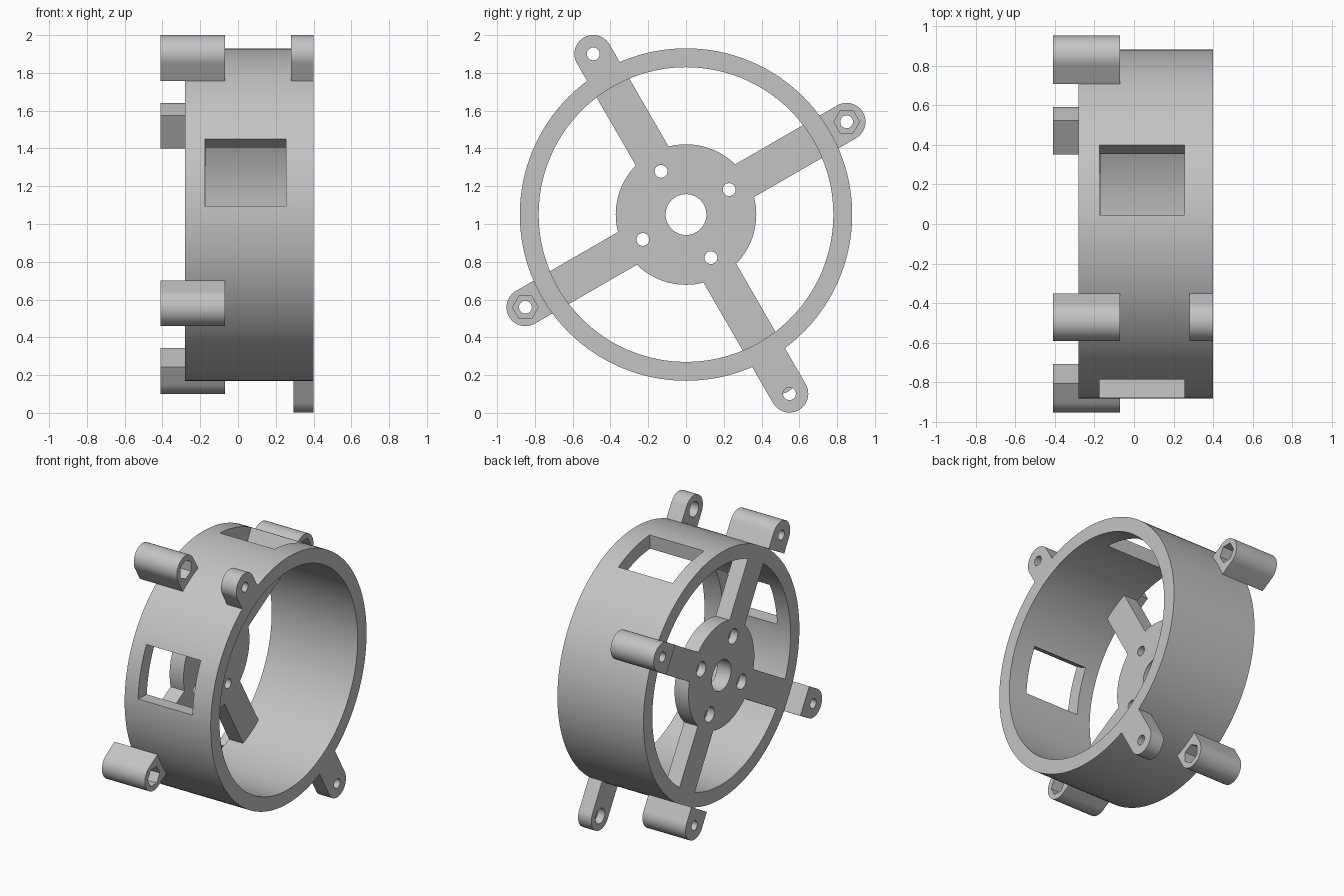
import bpy, bmesh
from math import radians, cos, sin, pi

if "Cube" in bpy.data.objects:
    bpy.data.objects.remove(bpy.data.objects["Cube"])

AXIS_Z = 1.05                     # height of the ring axis, which runs along x
RING_OUT, RING_IN = 0.88, 0.78
BACK, OPEN = -0.28, 0.40          # ring ends
HUB_FRONT = -0.17
HALF_W, LUG_R = 0.10, 0.982       # arm half width, fastener radius

grey = bpy.data.materials.new("light grey plastic")
grey.use_nodes = True
grey.diffuse_color = (0.55, 0.55, 0.55, 1)
grey.node_tree.nodes["Principled BSDF"].inputs["Base Color"].default_value = (0.55, 0.55, 0.55, 1)


def prism(name, outline, x0, x1, angle=0):
    """Extrude a (radial, tangential) outline along x, turned about the ring axis."""
    a = radians(angle)
    bm = bmesh.new()
    face = bm.faces.new([bm.verts.new((x0, r * cos(a) - t * sin(a),
                                       AXIS_Z + r * sin(a) + t * cos(a))) for r, t in outline])
    top = bmesh.ops.extrude_face_region(bm, geom=[face])["geom"]
    moved = [g for g in top if isinstance(g, bmesh.types.BMVert)]
    bmesh.ops.translate(bm, verts=moved, vec=(x1 - x0, 0, 0))
    bmesh.ops.recalc_face_normals(bm, faces=bm.faces)
    mesh = bpy.data.meshes.new(name)
    bm.to_mesh(mesh)
    bm.free()
    mesh.materials.append(grey)
    obj = bpy.data.objects.new(name, mesh)
    bpy.context.collection.objects.link(obj)
    return obj


def circle(radius, sides=32, centre=0.0):
    return [(centre + radius * cos(2 * pi * i / sides), radius * sin(2 * pi * i / sides))
            for i in range(sides)]


def lug_outline(r_start, r_centre):
    arc = [(r_centre + HALF_W * cos(pi * i / 24 - pi / 2), HALF_W * sin(pi * i / 24 - pi / 2))
           for i in range(25)]
    return [(r_start, -HALF_W)] + arc + [(r_start, HALF_W)]


def combine(obj, tools, operation="DIFFERENCE"):
    """Apply each tool to the part, then discard the tool."""
    for tool in tools:
        mod = obj.modifiers.new("combine", "BOOLEAN")
        mod.operation, mod.solver, mod.object = operation, "EXACT", tool
        mesh = bpy.data.meshes.new_from_object(
            obj.evaluated_get(bpy.context.evaluated_depsgraph_get()))
        obj.modifiers.clear()
        obj.data = mesh
        bpy.data.objects.remove(tool)


parts = []

# Open ring with two radial windows
ring = prism("outer_ring", circle(RING_OUT, 128), BACK, OPEN)
window_half = radians(12)
wedge = [(r * cos(s * window_half), r * sin(s * window_half))
         for r, s in ((0.6, -1), (1.1, -1), (1.1, 1), (0.6, 1))]
combine(ring, [prism("bore", circle(RING_IN, 128), -1, 1)]
        + [prism("window", wedge, -0.175, 0.255, a) for a in (75, 165)])
parts.append(ring)

# Hub with four spokes, an axle hole and counterbored screw holes
hub = prism("hub_and_spokes", circle(0.372, 96), BACK, HUB_FRONT)
strip = [(-0.82, -HALF_W), (0.82, -HALF_W), (0.82, HALF_W), (-0.82, HALF_W)]
combine(hub, [prism("spoke", strip, BACK, HUB_FRONT, a) for a in (30, 120)], "UNION")
cutters = [prism("axle_hole", circle(0.108, 48), -1, 1)]
for a in (30, 120, 210, 300):
    cutters.append(prism("screw_hole", circle(0.034, 32, 0.264), -1, 1, a))
    cutters.append(prism("screw_head", circle(0.053, 32, 0.264), -1, -0.225, a))
combine(hub, cutters)
parts.append(hub)

# Four long posts with a screw hole and a hexagonal nut pocket
for name, a in (("rear", 30), ("top", 120), ("front", 210), ("bottom", 300)):
    post = prism(name + "_post", lug_outline(0.873, LUG_R), -0.41, -0.07, a)
    nut = [(LUG_R + 0.068 * cos(pi / 6 + k * pi / 3), 0.068 * sin(pi / 6 + k * pi / 3))
           for k in range(6)]
    combine(post, [prism("post_hole", circle(0.034, 32, LUG_R), -1, 1, a),
                   prism("nut_pocket", nut, -0.17, 0.1, a)])
    parts.append(post)

# Two thin ears at the open end
for name, a, r, x0 in (("top", 120, LUG_R, 0.28), ("bottom", 300, 1.095, 0.295)):
    ear = prism(name + "_ear", lug_outline(0.83, r), x0, OPEN, a)
    combine(ear, [prism("ear_hole", circle(0.034, 32, r), -1, 1, a),
                  prism("ear_counterbore", circle(0.053, 32, r), 0.1, 0.35, a)])
    parts.append(ear)

# Smooth the round walls, keep the edges crisp
bpy.ops.object.select_all(action="DESELECT")
for obj in parts:
    obj.select_set(True)
bpy.context.view_layer.objects.active = ring
bpy.ops.object.shade_smooth_by_angle(angle=radians(25))
